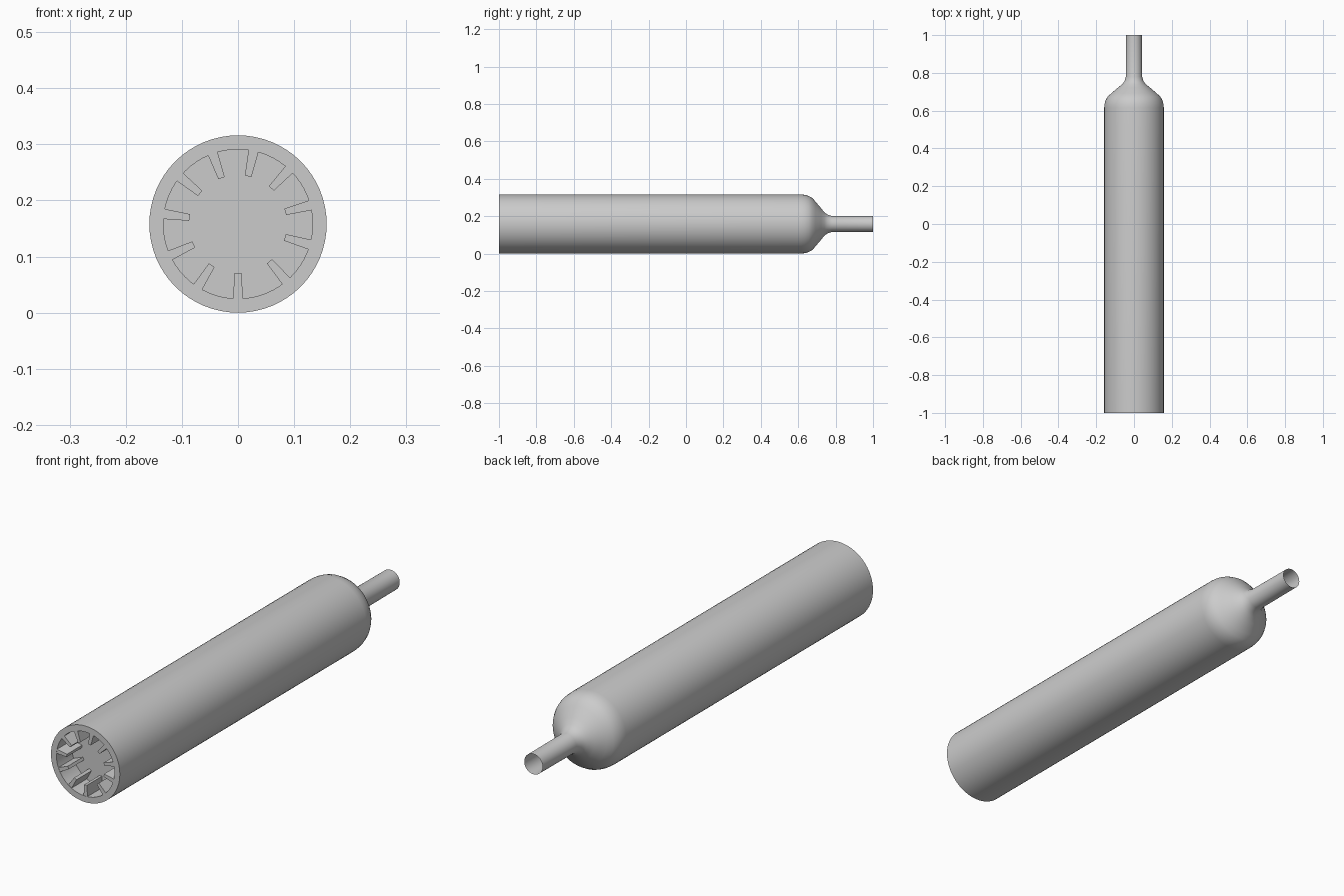
import bpy, bmesh
from math import sin, cos, pi, radians

if "Cube" in bpy.data.objects:
    bpy.data.objects.remove(bpy.data.objects["Cube"])

CZ = 0.158      # height of the long axis
DEPTH = 0.10    # depth of the front recess
SIDES = 64


def finish(bm, name, smooth=True):
    bmesh.ops.recalc_face_normals(bm, faces=bm.faces)
    mesh = bpy.data.meshes.new(name)
    bm.to_mesh(mesh)
    bm.free()
    ob = bpy.data.objects.new(name, mesh)
    bpy.context.collection.objects.link(ob)
    ob.location.z = CZ
    if smooth:
        bpy.ops.object.select_all(action='DESELECT')
        bpy.context.view_layer.objects.active = ob
        ob.select_set(True)
        bpy.ops.object.shade_smooth_by_angle(angle=radians(35))
    return ob


def lathe(name, profile, cap_start=False):
    """Revolve (radius, y) points around the y axis."""
    bm = bmesh.new()
    rings = [[bm.verts.new((r * cos(2 * pi * i / SIDES), y, r * sin(2 * pi * i / SIDES)))
              for i in range(SIDES)] for r, y in profile]
    for a, b in zip(rings, rings[1:]):
        for i in range(SIDES):
            j = (i + 1) % SIDES
            bm.faces.new((a[i], a[j], b[j], b[i]))
    if cap_start:
        bm.faces.new(rings[0])
    return finish(bm, name)


# Body: recess floor, recess wall, front rim, outer wall, shoulder, open neck
lathe("body", [
    (0.133, -1 + DEPTH), (0.133, -1), (0.158, -1), (0.158, 0.615),
    (0.156, 0.635), (0.150, 0.656), (0.139, 0.675), (0.120, 0.692),
    (0.085, 0.722), (0.062, 0.740), (0.050, 0.757), (0.043, 0.780), (0.042, 1.0),
], cap_start=True)

# Teeth: tapered bars around the recess wall, slightly uneven spacing
bm = bmesh.new()
for deg in (-90, -49.8, -16, 14.5, 46.8, 78, 109.7, 141, 172.3, 204.8, 237.5):
    a = radians(deg)
    section = [(0.1335, -0.009), (0.1335, 0.009), (0.087, 0.006), (0.087, -0.006)]
    ends = [[bm.verts.new((r * cos(a) - t * sin(a), y, r * sin(a) + t * cos(a)))
             for r, t in section] for y in (-0.999, -1 + DEPTH)]
    bm.faces.new(ends[0])
    bm.faces.new(ends[1])
    for i in range(4):
        j = (i + 1) % 4
        bm.faces.new((ends[0][i], ends[0][j], ends[1][j], ends[1][i]))
finish(bm, "recess_teeth", smooth=False)
